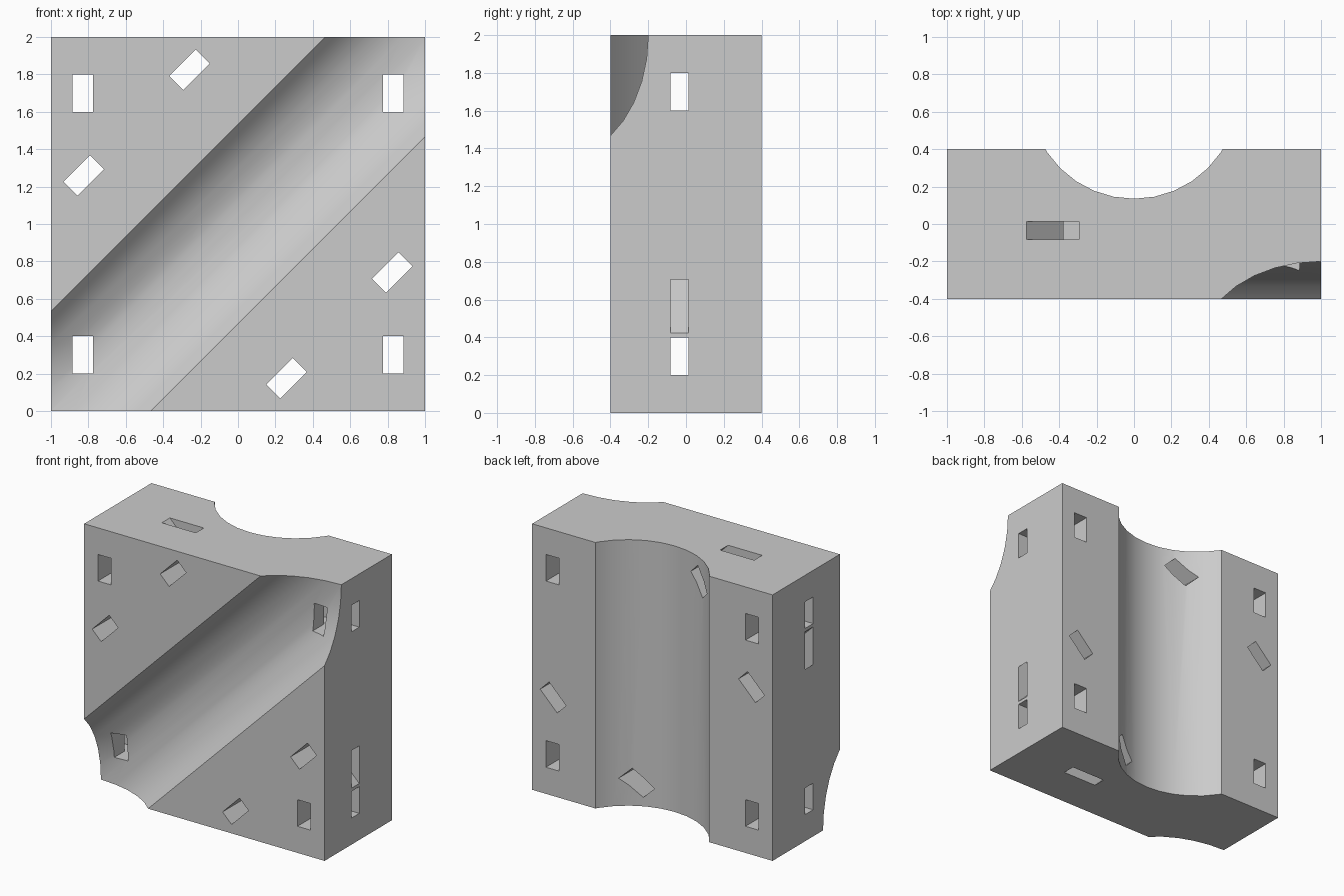
import bpy
from math import radians
from mathutils import Matrix, Vector

cube = bpy.data.objects.get("Cube")
if cube:
    bpy.data.objects.remove(cube, do_unlink=True)

grey = bpy.data.materials.new("plain grey")
grey.use_nodes = True
colour = (0.6, 0.6, 0.6, 1)
grey.diffuse_color = colour
grey.node_tree.nodes["Principled BSDF"].inputs["Base Color"].default_value = colour

CENTRE = Vector((0, 0, 1))
TILT = Matrix.Rotation(radians(-45), 4, "Y")   # local x runs along the diagonal groove
TIE_Y, TIE_THICK, TIE_WIDE = -0.035, 0.095, 0.2


def box(name, loc, size, turn=Matrix()):
    """Box placed relative to the block's centre, optionally turned about it."""
    bpy.ops.mesh.primitive_cube_add(size=1)
    obj = bpy.context.object
    obj.name = name
    obj.data.transform(Matrix.Translation(CENTRE) @ turn @ Matrix.Translation(loc)
                       @ Matrix.Diagonal((*size, 1)))
    return obj


def rod(name, radius, y, turn=Matrix()):
    bpy.ops.mesh.primitive_cylinder_add(vertices=32, radius=radius, depth=4)
    obj = bpy.context.object
    obj.name = name
    obj.data.transform(Matrix.Translation(CENTRE) @ turn @ Matrix.Translation((0, y, 0)))
    return obj


# Solid block
block = box("pipe_clamp_block", (0, 0, 0), (2, 0.8, 2))
block.data.materials.append(grey)

# Upright groove in the back, diagonal groove in the front
cutters = [rod("back_groove", 0.558, 0.693),
           rod("front_groove", 0.4544, -0.6544, Matrix.Rotation(radians(45), 4, "Y"))]

for a in (-1, 1):
    # Tie channels running sideways behind each groove
    cutters.append(box("level_channel", (0, TIE_Y, 0.7 * a), (4, TIE_THICK, TIE_WIDE)))
    cutters.append(box("diagonal_channel", (0.4 * a, TIE_Y, 0),
                       (TIE_WIDE, TIE_THICK, 4), TILT))
    # Tie slots running from front to back
    for b in (-1, 1):
        cutters.append(box("upright_slot", (0.83 * b, 0, 0.7 * a), (0.11, 2, TIE_WIDE)))
        cutters.append(box("tilted_slot", (0.4 * a, 0, 0.767 * b),
                           (TIE_WIDE, 2, 0.105), TILT))

# Cut everything out of the block
bpy.context.view_layer.objects.active = block
for cutter in cutters:
    cutter.hide_render = True
    mod = block.modifiers.new(cutter.name, "BOOLEAN")
    mod.operation = "DIFFERENCE"
    mod.solver = "EXACT"
    mod.object = cutter
    bpy.ops.object.modifier_apply(modifier=mod.name)
for cutter in cutters:
    bpy.data.objects.remove(cutter, do_unlink=True)

bpy.ops.object.select_all(action="DESELECT")
block.select_set(True)
bpy.ops.object.shade_smooth_by_angle(angle=radians(30))
